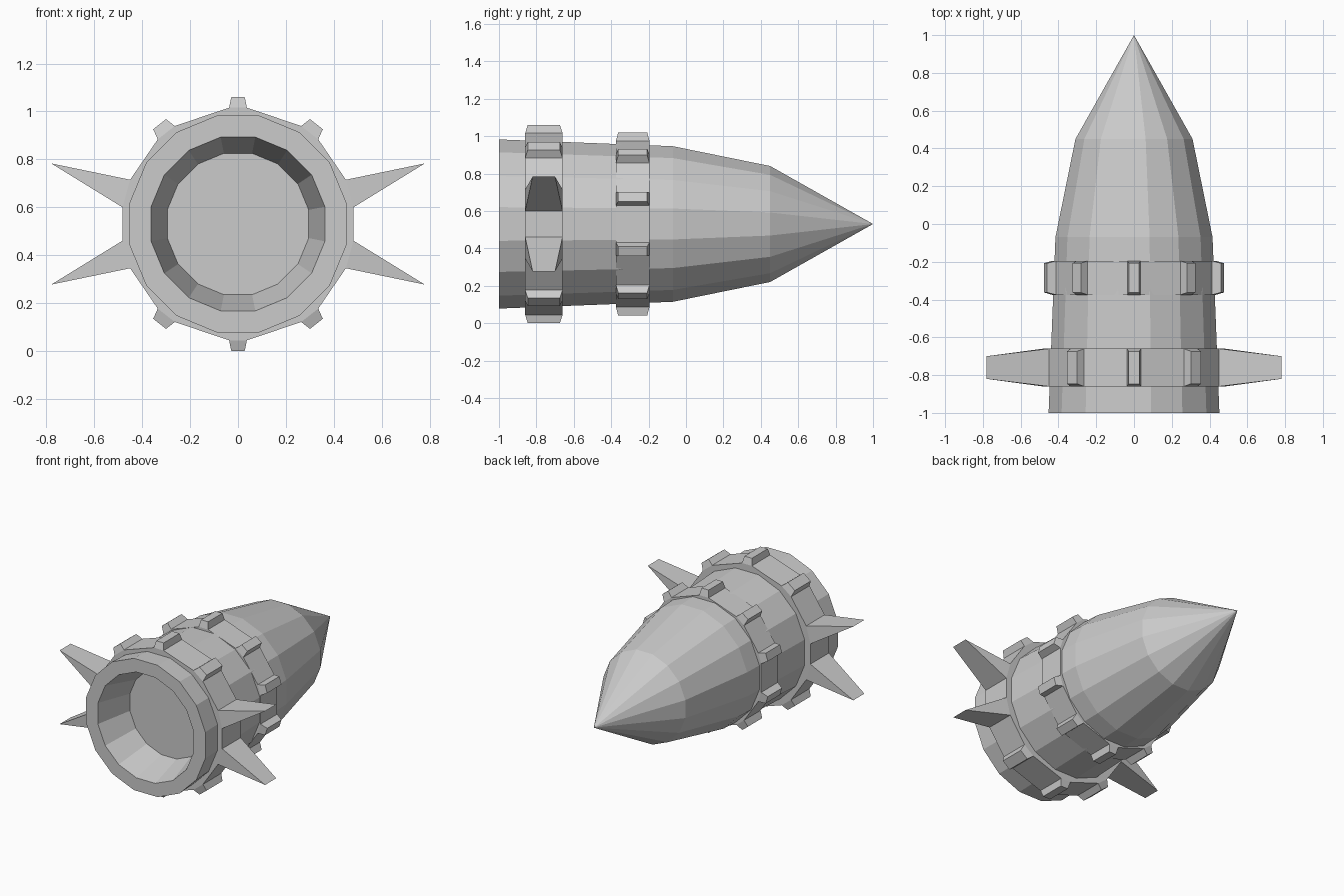
import bpy, bmesh
from math import sin, cos, pi, radians
from mathutils import Vector

if "Cube" in bpy.data.objects:
    bpy.data.objects.remove(bpy.data.objects["Cube"])

CZ = 0.53  # height of the long axis


def polar(angle, r, y):
    return Vector((r * cos(angle), y, CZ + r * sin(angle)))


def finish(name, bm):
    bmesh.ops.remove_doubles(bm, verts=bm.verts, dist=1e-5)
    bmesh.ops.recalc_face_normals(bm, faces=bm.faces)
    mesh = bpy.data.meshes.new(name)
    bm.to_mesh(mesh)
    bm.free()
    obj = bpy.data.objects.new(name, mesh)
    bpy.context.collection.objects.link(obj)
    return obj


def lathe(name, profile, sides=16):
    """Revolve (radius, y) points around the long axis; radius 0 closes to a point."""
    bm = bmesh.new()
    rings = [[bm.verts.new(polar((i + 0.5) * 2 * pi / sides, r, y))
              for i in range(sides)] for r, y in profile]
    for a, b in zip(rings, rings[1:]):
        for i in range(sides):
            j = (i + 1) % sides
            bm.faces.new((a[i], a[j], b[j], b[i]))
    bm.faces.new(rings[0])  # flat floor of the rear recess
    return finish(name, bm)


def collar(name, y0, y1, r, inner, quarter, stud_r, spike=None):
    """Faceted collar; every second facet is pushed out into a stud or a spike."""
    q = [radians(a) for a in quarter]
    angles = sorted(q + [pi - a for a in q] + [pi + a for a in q] + [2 * pi - a for a in q])
    n = len(angles)
    bm = bmesh.new()
    loops = [[bm.verts.new(polar(a, rad, y)) for a in angles]
             for rad, y in ((r, y0), (r, y1), (inner, y1), (inner, y0))]
    outer = []
    for k in range(4):
        a, b = loops[k], loops[(k + 1) % 4]
        for i in range(n):
            j = (i + 1) % n
            f = bm.faces.new((a[i], a[j], b[j], b[i]))
            if k == 0:
                outer.append(f)
    ym = (y0 + y1) / 2
    for i in range(0, n, 2):
        mid = (angles[i] + angles[i + 1]) / 2
        is_spike = spike and abs(cos(mid)) > 0.9
        if is_spike:
            sx, sz = (1 if cos(mid) > 0 else -1), (1 if sin(mid) > 0 else -1)
            target = Vector((sx * spike[0], ym, CZ + sz * spike[1]))
            across, along = 0.0, 0.6
        else:
            target = polar(mid, stud_r, ym)
            across, along = 0.75, 0.86
        face = bmesh.ops.extrude_discrete_faces(bm, faces=[outer[i]])["faces"][0]
        c = face.calc_center_median()
        for v in face.verts:
            d = v.co - c
            v.co = target + Vector((d.x * across, d.y * along, d.z * across))
        if is_spike:  # the end facet collapses to a sharp edge
            bm.faces.remove(face)
    return finish(name, bm)


# Hollow-backed hull with a pointed nose
lathe("hull", [(0.301, -0.75), (0.370, -1.0), (0.461, -1.0),
               (0.424, -0.07), (0.316, 0.45), (0.0, 1.0)])

# Rear collar with four side spikes
collar("rear_collar", -0.86, -0.66, 0.487, 0.40,
       (8.2, 22.3, 46.5, 57.2, 85.6), 0.53, spike=(0.78, 0.253))

# Front collar with studs only
collar("front_collar", -0.375, -0.195, 0.445, 0.38,
       (12.8, 22.0, 47.0, 56.5, 85.4), 0.49)
